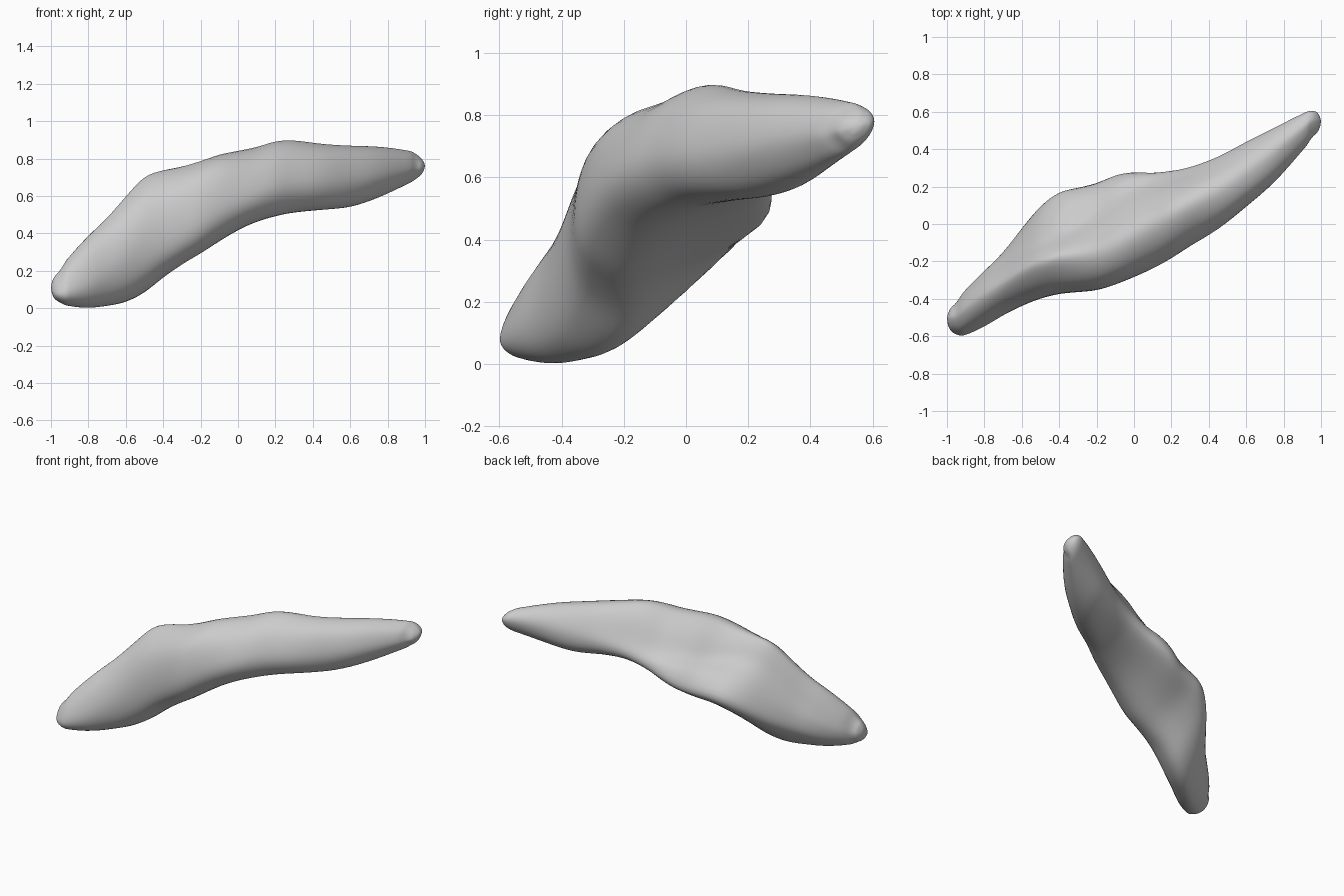
import bpy
import bmesh
import math

default_cube = bpy.data.objects.get("Cube")
if default_cube:
    bpy.data.objects.remove(default_cube, do_unlink=True)

STEPS = 4        # rings made between two neighbouring stations
SIDE_STEPS = 5   # points made between two neighbouring section points

# Stations along the body in hundredths: x, y low, y high, z low, z high
stations = [
    (-99.5, -54, -48, 8, 14),
    (-98, -57, -45, 5, 17),
    (-95, -59, -42, 3, 20.5),
    (-90, -59.5, -35, 1, 28),
    (-80, -55, -25, 0, 39),
    (-70, -49, -15, 1, 48.5),
    (-60, -44, -2, 3, 60),
    (-50, -40, 10, 8, 70.5),
    (-40, -37.5, 17.5, 16, 74),
    (-30, -36.5, 20, 23, 76),
    (-20, -35.5, 22.5, 29, 79),
    (-10, -32.5, 26.5, 35.5, 82.5),
    (0, -28.5, 28, 41.5, 84.5),
    (10, -24, 27.5, 46, 86.5),
    (20, -18.5, 28.5, 49, 89.5),
    (30, -12, 30.5, 51, 90),
    (45, -3, 36, 52.5, 88),
    (60, 9, 44, 54, 87),
    (75, 22, 51.5, 59, 86.5),
    (90, 39, 59, 66, 84.5),
    (95, 46, 60.5, 69, 82.5),
    (98, 49, 59.5, 71.5, 80),
    (99.5, 52, 57, 74, 78),
]

# Section shapes in tenths of the station's box, each keyed by x. Points run
# from the top ridge over the rear hollow and flap, underneath and up the front
sections = [
    (-.9, ((5.5, 10), (8, 9), (9.5, 7), (10, 5), (9.3, 2.8),
           (7.5, 1), (4.5, 0), (1.3, .8), (0, 3), (2, 7.5))),
    (-.45, ((3.4, 10), (4.6, 9.5), (6, 7.8), (8.8, 6.3), (10, 4.2),
            (6.4, 1.4), (3.5, 0), (.6, 1.4), (0, 4.8), (.9, 8))),
    (-.1, ((3.7, 10), (6, 8.4), (7.7, 5.9), (9.5, 4.7), (10, 2),
           (6, .6), (2.6, 0), (.4, 1.6), (0, 4.5), (1, 8.2))),
    (.2, ((5, 10), (7.3, 8.4), (9, 5), (10, 3), (9.3, 1.4),
          (6, .3), (2.6, 0), (.5, 1.6), (0, 4.2), (1.7, 8))),
    (.6, ((5, 10), (7.5, 9.2), (9.3, 7.2), (10, 5), (9.5, 2.5),
          (7.5, .7), (4.5, 0), (1.6, 1), (0, 4.2), (1.5, 8.5))),
    (.95, ((5.5, 10), (8, 9.5), (9.6, 8.2), (10, 6.2), (9, 3.5),
           (7, 1.2), (4.5, 0), (2, 1), (0, 4), (1.5, 8))),
]


def spline(a, b, c, d, t):
    """Smooth blend from b to c for tuples of any length."""
    return tuple(
        q + t / 2 * (r - p + t * (2 * p - 5 * q + 4 * r - s
                                  + t * (3 * (q - r) + s - p)))
        for p, q, r, s in zip(a, b, c, d))


def neighbours(items, i):
    """The four items around the span from i to i + 1, held at the ends."""
    return [items[min(max(i + k, 0), len(items) - 1)] for k in (-1, 0, 1, 2)]


def fit(values, low, high):
    """Stretch values so that they span low to high."""
    start, end = min(values), max(values)
    return [low + (v - start) / (end - start) * (high - low) for v in values]


def section_outline(x):
    """Blend the keyed section shapes at x."""
    keys = [key for key, shape in sections]
    x = min(max(x, keys[0]), keys[-1])
    i = max(k for k in range(len(keys) - 1) if keys[k] <= x)
    t = (x - keys[i]) / (keys[i + 1] - keys[i])
    shapes = [shape for key, shape in neighbours(sections, i)]
    return [spline(*corners, t) for corners in zip(*shapes)]


def section_ring(station):
    """Points of one cross-section, fitted to its station."""
    x, y_low, y_high, z_low, z_high = (v / 100 for v in station)
    outline = section_outline(x)
    count = len(outline)
    points = []
    for i in range(count):
        corners = [outline[(i + k) % count] for k in (-1, 0, 1, 2)]
        points += [spline(*corners, s / SIDE_STEPS) for s in range(SIDE_STEPS)]
    ys = fit([p[0] for p in points], y_low, y_high)
    zs = fit([p[1] for p in points], z_low, z_high)
    return [(x, y, z) for y, z in zip(ys, zs)]


def smooth_stations():
    for i in range(len(stations) - 1):
        for s in range(STEPS):
            yield spline(*neighbours(stations, i), s / STEPS)
    yield stations[-1]


# Skin the rings into one closed body
bm = bmesh.new()
rings = [[bm.verts.new(p) for p in section_ring(st)] for st in smooth_stations()]
for first, second in zip(rings, rings[1:]):
    for i in range(len(first)):
        j = (i + 1) % len(first)
        bm.faces.new((first[i], first[j], second[j], second[i]))

# Close both tips with a shallow fan
for ring, tip_x in ((rings[0], -1), (rings[-1], 1)):
    middle = sum((v.co for v in ring), ring[0].co * 0) / len(ring)
    tip = bm.verts.new((tip_x, middle.y, middle.z))
    for i, vert in enumerate(ring):
        bm.faces.new((vert, ring[(i + 1) % len(ring)], tip))

# Soften the trunk between the tips
trunk = [v for v in bm.verts if abs(v.co.x) < .9]
for _ in range(4):
    bmesh.ops.smooth_vert(bm, verts=trunk, factor=.5,
                          use_axis_x=True, use_axis_y=True, use_axis_z=True)
bmesh.ops.recalc_face_normals(bm, faces=bm.faces)

mesh = bpy.data.meshes.new("curved_body")
bm.to_mesh(mesh)
bm.free()
body = bpy.data.objects.new("curved_body", mesh)
bpy.context.collection.objects.link(body)

# Plain grey material
grey = bpy.data.materials.new("light_grey")
grey.use_nodes = True
colour = (.6, .6, .6, 1)
grey.diffuse_color = colour
grey.node_tree.nodes["Principled BSDF"].inputs["Base Color"].default_value = colour
mesh.materials.append(grey)

bpy.context.view_layer.objects.active = body
body.select_set(True)
bpy.ops.object.shade_smooth_by_angle(angle=math.radians(50))
